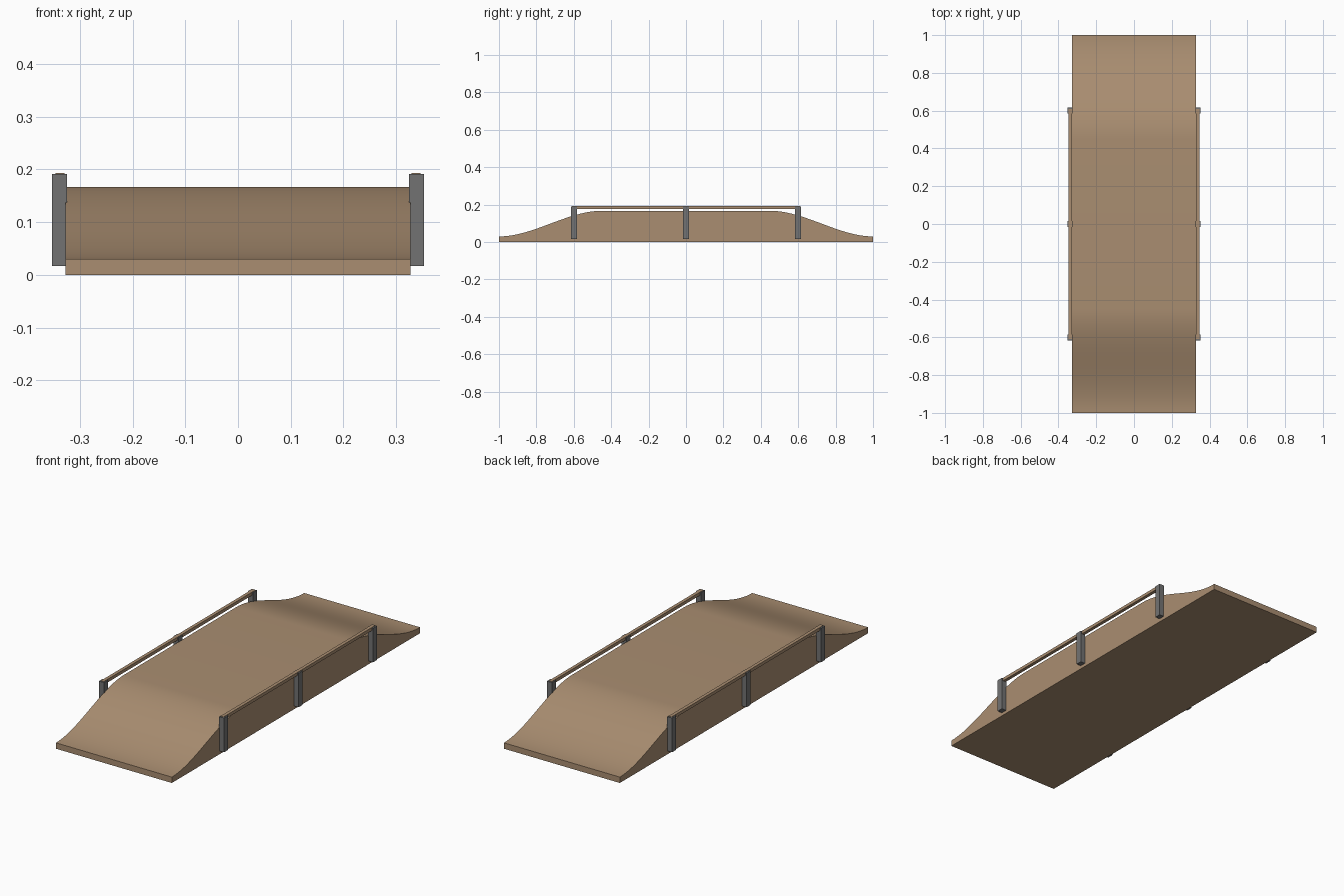
import bpy
import bmesh

cube = bpy.data.objects.get("Cube")
if cube:
    bpy.data.objects.remove(cube, do_unlink=True)


def make_material(name, color):
    mat = bpy.data.materials.new(name)
    mat.use_nodes = True
    mat.diffuse_color = color
    mat.node_tree.nodes["Principled BSDF"].inputs["Base Color"].default_value = color
    return mat


wood = make_material("tan wood", (0.40, 0.27, 0.165, 1))
steel = make_material("grey steel", (0.17, 0.17, 0.17, 1))


def add_object(name, bm, mat):
    bmesh.ops.recalc_face_normals(bm, faces=bm.faces)
    mesh = bpy.data.meshes.new(name)
    bm.to_mesh(mesh)
    bm.free()
    mesh.materials.append(mat)
    obj = bpy.data.objects.new(name, mesh)
    bpy.context.collection.objects.link(obj)
    return obj


def box(name, low, high, mat):
    bm = bmesh.new()
    bmesh.ops.create_cube(bm, size=1)
    for v in bm.verts:
        v.co = [(a + b) / 2 + c * (b - a) for a, b, c in zip(low, high, v.co)]
    return add_object(name, bm, mat)


# Ramp body: flat deck with an S-curved slope at each end
HALF_WIDTH, LIP, DECK, DECK_END, STEPS = 0.327, 0.03, 0.167, 0.45, 24
slope = []
for i in range(STEPS + 1):
    t = i / STEPS
    slope.append((-1 + t * (1 - DECK_END), LIP + (DECK - LIP) * t * t * (3 - 2 * t)))
profile = [(-1, 0)] + slope + [(-y, z) for y, z in reversed(slope)] + [(1, 0)]

bm = bmesh.new()
side = bm.faces.new([bm.verts.new((-HALF_WIDTH, y, z)) for y, z in profile])
extruded = bmesh.ops.extrude_face_region(bm, geom=[side], use_keep_orig=True)
moved = [g for g in extruded["geom"] if isinstance(g, bmesh.types.BMVert)]
bmesh.ops.translate(bm, verts=moved, vec=(2 * HALF_WIDTH, 0, 0))
ramp = add_object("ramp_body", bm, wood)
bpy.context.view_layer.objects.active = ramp
ramp.select_set(True)
bpy.ops.object.shade_smooth_by_angle(angle=0.5)
ramp.select_set(False)

# Side rails, each on three posts
for label, s in (("left", 1), ("right", -1)):
    def span(a, b):
        return sorted((s * a, s * b))

    x0, x1 = span(0.329, 0.346)
    box(label + "_rail", (x0, -0.61, 0.177), (x1, 0.61, 0.193), wood)
    x0, x1 = span(0.325, 0.353)
    for place, y in (("front", -0.6), ("middle", 0), ("back", 0.6)):
        box(f"{label}_{place}_post", (x0, y - 0.016, 0.017),
            (x1, y + 0.016, 0.191), steel)
